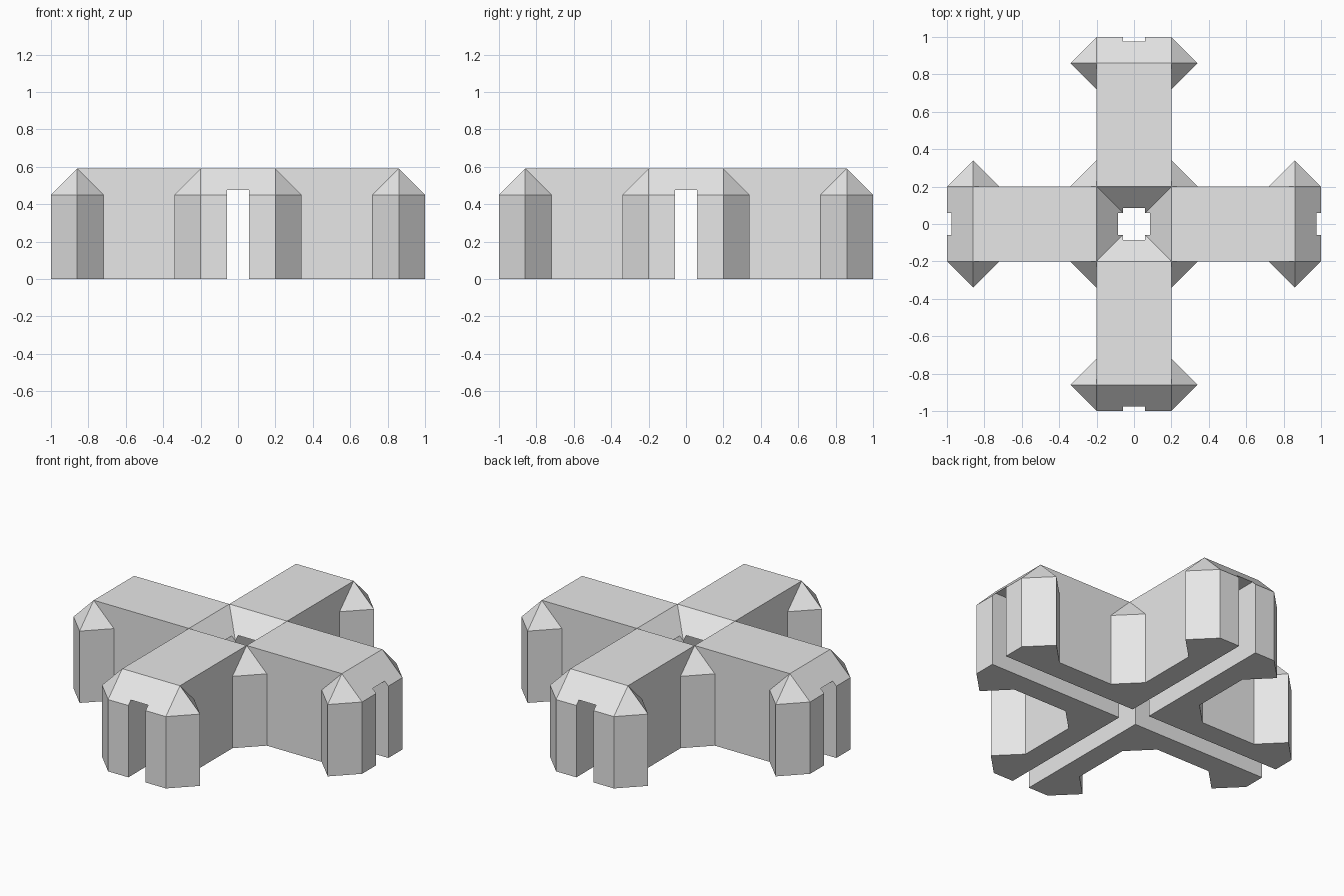
import bpy, bmesh, math
from mathutils import Matrix

cube = bpy.data.objects.get("Cube")
if cube:
    bpy.data.objects.remove(cube)

stone = bpy.data.materials.new("light_grey")
stone.use_nodes = True
grey = (0.8, 0.8, 0.8, 1)
stone.diffuse_color = grey
stone.node_tree.nodes["Principled BSDF"].inputs["Base Color"].default_value = grey

END = 1.0             # outer end of an arm
HALF = 0.2            # half width of an arm
BEVEL = 0.14          # reach of pillars and 45 degree slopes
TOP = 0.59            # roof height
EAVE = TOP - BEVEL    # top of the pillar walls
DOOR = 0.06           # half width of the passage
CEIL = 0.475          # passage height
NICK = CEIL - EAVE    # depth the passage cuts into a slope
PEAK = END - BEVEL    # centre of the outer pillars
MID = HALF + BEVEL / 2  # middle of the inner pillar's diagonal wall

bm = bmesh.new()


def face(*points):
    bm.faces.new([bm.verts.new(p) for p in points])


def wall(a, b, height=EAVE):
    face((*a, 0), (*b, 0), (*b, height), (*a, height))


# Plan corners of half an arm
jamb_in, jamb_out = (DOOR, DOOR), (END, DOOR)
corner, tip = (END, HALF), (PEAK, HALF + BEVEL)
back, root = (PEAK - BEVEL, HALF), (HALF + BEVEL, HALF)
inner_mid = (MID, MID)

# Roof and the slopes at both ends of the arm
face((HALF, 0, TOP), (PEAK, 0, TOP), (PEAK, HALF, TOP), (HALF, HALF, TOP))
face((PEAK, 0, TOP), (END - NICK, 0, CEIL), (END - NICK, DOOR, CEIL),
     (*jamb_out, EAVE), (*corner, EAVE), (PEAK, HALF, TOP))
face((HALF, 0, TOP), (HALF, HALF, TOP), (*jamb_in, EAVE),
     (DOOR + NICK, DOOR, CEIL), (DOOR + NICK, 0, CEIL))

# Outer pillar with its pointed cap
wall(jamb_out, corner)
for a, b in ((corner, tip), (tip, back)):
    wall(a, b)
    face((*a, EAVE), (*b, EAVE), (PEAK, HALF, TOP))

# Side wall between the pillars
face((*back, 0), (*root, 0), (*root, EAVE), (HALF, HALF, TOP),
     (PEAK, HALF, TOP), (*back, EAVE))

# Half of the inner corner pillar and cap
wall(root, inner_mid)
face((*root, EAVE), (*inner_mid, EAVE), (HALF, HALF, TOP))

# Passage wall and ceiling
face((*jamb_in, 0), (*jamb_out, 0), (*jamb_out, EAVE), (END - NICK, DOOR, CEIL),
     (DOOR + NICK, DOOR, CEIL), (*jamb_in, EAVE))
face((DOOR + NICK, 0, CEIL), (DOOR + NICK, DOOR, CEIL),
     (END - NICK, DOOR, CEIL), (END - NICK, 0, CEIL))

# Underside
face(*[(*p, 0) for p in (jamb_in, inner_mid, root, back, tip, corner, jamb_out)])

# Mirror into a whole arm, then turn it into four
copy = bmesh.ops.duplicate(bm, geom=bm.verts[:] + bm.edges[:] + bm.faces[:])["geom"]
half = [g for g in copy if isinstance(g, bmesh.types.BMVert)]
bmesh.ops.scale(bm, vec=(1, -1, 1), verts=half)
arm = bm.verts[:] + bm.edges[:] + bm.faces[:]
for turn in (1, 2, 3):
    copy = bmesh.ops.duplicate(bm, geom=arm)["geom"]
    bmesh.ops.rotate(bm, matrix=Matrix.Rotation(turn * math.pi / 2, 3, "Z"),
                     verts=[g for g in copy if isinstance(g, bmesh.types.BMVert)])

# Weld the seams and merge flat faces
bmesh.ops.remove_doubles(bm, verts=bm.verts[:], dist=0.0005)
bmesh.ops.recalc_face_normals(bm, faces=bm.faces[:])
bmesh.ops.dissolve_limit(bm, angle_limit=math.radians(1),
                         verts=bm.verts[:], edges=bm.edges[:])

mesh = bpy.data.meshes.new("cross_passage")
bm.to_mesh(mesh)
bm.free()
mesh.materials.append(stone)
bpy.context.collection.objects.link(bpy.data.objects.new("cross_passage", mesh))
